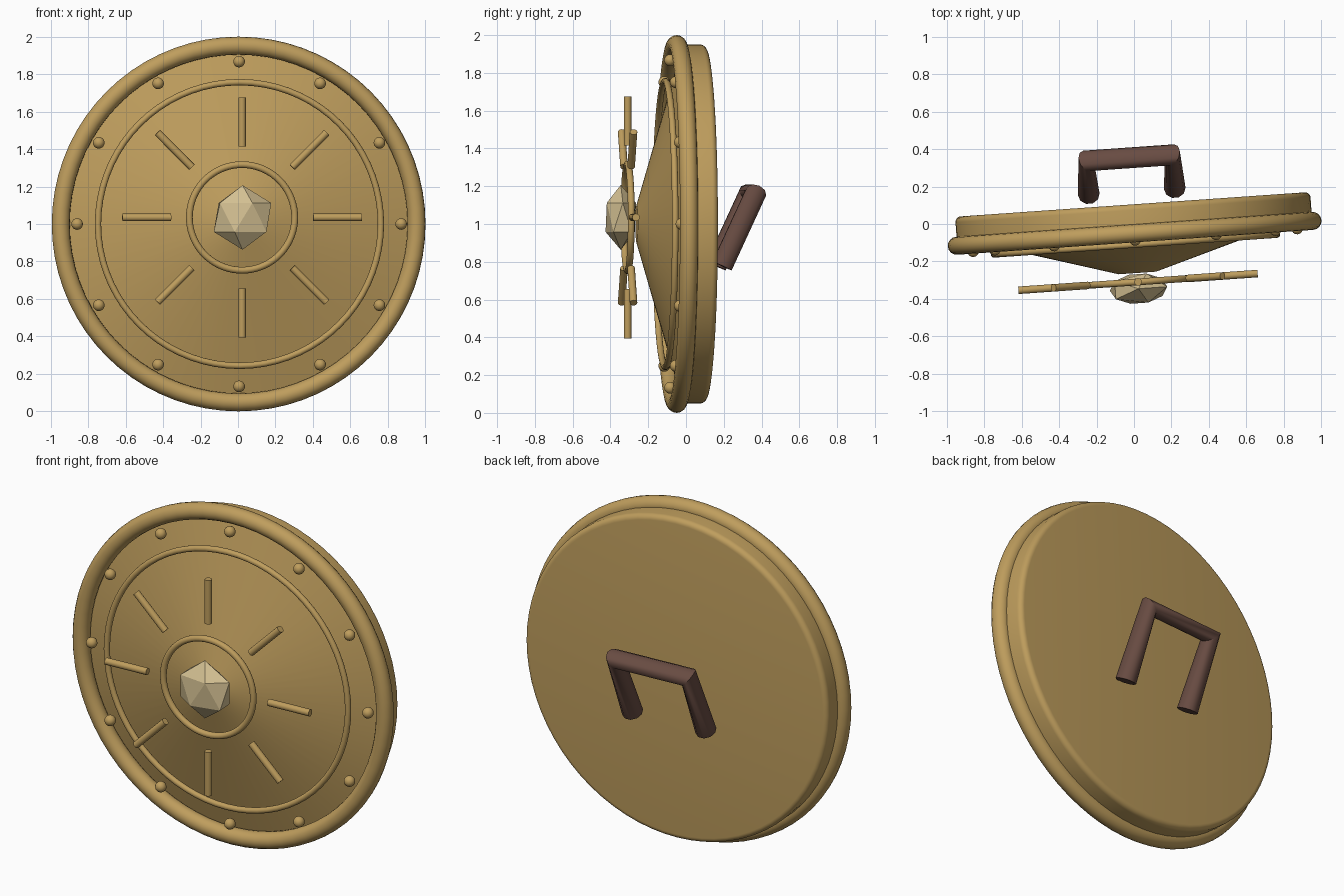
import bpy, bmesh, math
from mathutils import Matrix, Vector

if "Cube" in bpy.data.objects:
    bpy.data.objects.remove(bpy.data.objects["Cube"])


def material(name, rgb):
    m = bpy.data.materials.new(name)
    m.diffuse_color = (*rgb, 1)
    m.use_nodes = True
    m.node_tree.nodes["Principled BSDF"].inputs["Base Color"].default_value = m.diffuse_color
    return m


GOLD = material("gold", (0.52, 0.34, 0.11))
GEM = material("pale_stone", (0.66, 0.53, 0.29))
BROWN = material("brown_leather", (0.14, 0.072, 0.055))
TURN = Matrix.Rotation(math.radians(4), 4, 'Z')   # whole shield is turned slightly
ARM_Z = 1.035                                     # centre height of the sun emblem


def finish(name, mat, smooth=None):
    o = bpy.context.object
    o.name = name
    o.data.materials.append(mat)
    if smooth:
        bpy.ops.object.shade_smooth_by_angle(angle=math.radians(smooth))
    bpy.context.view_layer.update()
    o.matrix_world = TURN @ o.matrix_world
    return o


def lathe(name, profile, mat, smooth):
    """Spin (radius, y) points around the y axis."""
    bm = bmesh.new()
    vs = [bm.verts.new((r, y, 0)) for r, y in profile]
    es = [bm.edges.new(p) for p in zip(vs, vs[1:])]
    bmesh.ops.spin(bm, geom=vs + es, axis=(0, 1, 0), cent=(0, 0, 0),
                   angle=math.tau, steps=72, use_duplicate=False)
    bmesh.ops.remove_doubles(bm, verts=bm.verts, dist=1e-4)
    bmesh.ops.recalc_face_normals(bm, faces=bm.faces)
    me = bpy.data.meshes.new(name)
    bm.to_mesh(me)
    bm.free()
    o = bpy.data.objects.new(name, me)
    bpy.context.collection.objects.link(o)
    bpy.ops.object.select_all(action='DESELECT')
    o.select_set(True)
    bpy.context.view_layer.objects.active = o
    o.location.z = 1
    finish(name, mat, smooth)


def ring(name, y, z, major, minor):
    bpy.ops.mesh.primitive_torus_add(location=(0, y, z), rotation=(math.pi / 2, 0, 0),
                                     major_radius=major, minor_radius=minor,
                                     major_segments=72, minor_segments=16)
    finish(name, GOLD, 40)


# Backing disc with a rounded rear edge
arc = [(0.92 + 0.03 * math.cos(a), 0.075 + 0.03 * math.sin(a))
       for a in (i * math.pi / 12 for i in range(7))]
lathe("backing_disc", [(0, -0.02), (0.95, -0.02)] + arc + [(0, 0.105)], GOLD, 30)

# Shallow truncated cone on the front
lathe("front_cone", [(0, -0.262), (0.1, -0.262), (0.93, -0.015), (0, -0.015)], GOLD, 10)

# Rings
ring("outer_rim", -0.05, 1, 0.952, 0.048)
ring("middle_ring", -0.11, 1, 0.757, 0.017)
ring("emblem_ring", -0.31, ARM_Z, 0.282, 0.018)

# Rivets around the border
for i in range(12):
    a = i * math.tau / 12
    bpy.ops.mesh.primitive_uv_sphere_add(
        segments=16, ring_count=10, radius=0.031,
        location=(0.867 * math.sin(a), -0.085, 1 + 0.867 * math.cos(a)))
    finish(f"rivet_{i + 1}", GOLD, 40)

# Emblem rays
for i in range(8):
    a = i * math.tau / 8
    bpy.ops.mesh.primitive_cylinder_add(
        vertices=16, radius=0.02, depth=0.26, rotation=(0, a, 0),
        location=(0.51 * math.sin(a), -0.31, ARM_Z + 0.51 * math.cos(a)))
    finish(f"ray_{i + 1}", GOLD, 40)

# Faceted central gem
bpy.ops.mesh.primitive_ico_sphere_add(subdivisions=1, radius=0.172,
                                      location=(0, -0.346, ARM_Z))
bpy.context.object.scale.y = 0.53
finish("centre_gem", GEM)

# Rear handle: bent round bar
cu = bpy.data.curves.new("handle", 'CURVE')
cu.dimensions = '3D'
cu.bevel_depth = 0.058
cu.bevel_resolution = 3
cu.use_fill_caps = True
sp = cu.splines.new('POLY')
path = [(-0.23, 0.175, 0.778), (-0.23, 0.354, 1.165), (0.23, 0.354, 1.165), (0.23, 0.175, 0.778)]
sp.points.add(len(path) - 1)
for p, co in zip(sp.points, path):
    p.co = (*co, 1)
handle = bpy.data.objects.new("handle", cu)
bpy.context.collection.objects.link(handle)
bpy.ops.object.select_all(action='DESELECT')
handle.select_set(True)
bpy.context.view_layer.objects.active = handle
bpy.ops.object.convert(target='MESH')
finish("handle", BROWN, 50)
